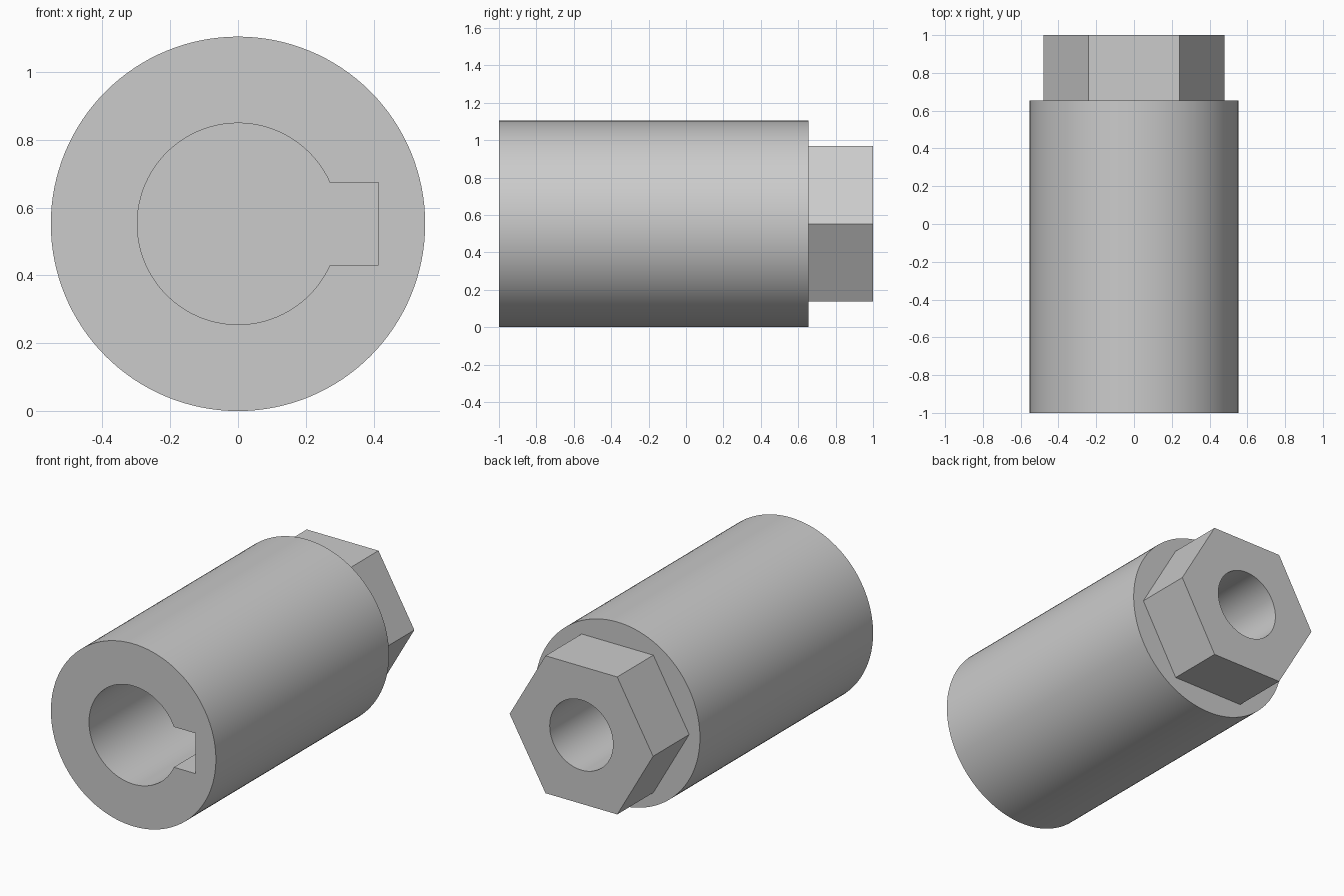
import bpy
import bmesh
from math import cos, sin, tau, radians, sqrt, asin

if "Cube" in bpy.data.objects:
    bpy.data.objects.remove(bpy.data.objects["Cube"], do_unlink=True)

RADIUS = 0.552          # sleeve radius, also the height of its axis
FRONT, SHOULDER, BACK = -1.0, 0.655, 1.0

steel = bpy.data.materials.new("plain grey")
steel.use_nodes = True
grey = (0.6, 0.6, 0.6, 1)
steel.diffuse_color = grey
steel.node_tree.nodes["Principled BSDF"].inputs["Base Color"].default_value = grey


def ring(radius, sides):
    """Regular outline with a corner on +x."""
    return [(radius * cos(tau * i / sides), radius * sin(tau * i / sides))
            for i in range(sides)]


def prism(name, outline, y0, y1):
    """Extrude an x-z outline along y, about the sleeve axis."""
    bm = bmesh.new()
    face = bm.faces.new([bm.verts.new((x, y0, z + RADIUS)) for x, z in outline])
    top = bmesh.ops.extrude_face_region(bm, geom=[face])["geom"]
    moved = [v for v in top if isinstance(v, bmesh.types.BMVert)]
    bmesh.ops.translate(bm, verts=moved, vec=(0, y1 - y0, 0))
    bmesh.ops.recalc_face_normals(bm, faces=bm.faces)
    mesh = bpy.data.meshes.new(name)
    bm.to_mesh(mesh)
    bm.free()
    mesh.materials.append(steel)
    obj = bpy.data.objects.new(name, mesh)
    bpy.context.collection.objects.link(obj)
    return obj


def combine(target, tool, operation):
    """Apply a boolean and discard the tool."""
    mod = target.modifiers.new(operation.lower(), 'BOOLEAN')
    mod.object, mod.operation, mod.solver = tool, operation, 'EXACT'
    bpy.ops.object.select_all(action='DESELECT')
    target.select_set(True)
    bpy.context.view_layer.objects.active = target
    bpy.ops.object.modifier_apply(modifier=mod.name)
    bpy.data.objects.remove(tool, do_unlink=True)


# Round sleeve with a hexagonal drive at the back
sleeve = prism("socket_sleeve", ring(RADIUS, 128), FRONT, SHOULDER)
combine(sleeve, prism("hex_drive", ring(0.48, 6), SHOULDER - 0.1, BACK), 'UNION')

# Blind front bore with a square keyway on its left side
bore, half_key, key_end = 0.297, 0.122, 0.415
start = asin(half_key / bore)
arc = [start + (tau - 2 * start) * i / 80 for i in range(81)]
keyed = [(bore * cos(a), bore * sin(a)) for a in arc]
keyed += [(key_end, -half_key), (key_end, half_key)]
combine(sleeve, prism("bore_cutter", keyed, FRONT - 0.1, 0.1), 'DIFFERENCE')

# Blind round hole in the hexagonal end
combine(sleeve, prism("hole_cutter", ring(0.212, 64), 0.4, BACK + 0.1), 'DIFFERENCE')

bpy.ops.object.shade_smooth_by_angle(angle=radians(30))
